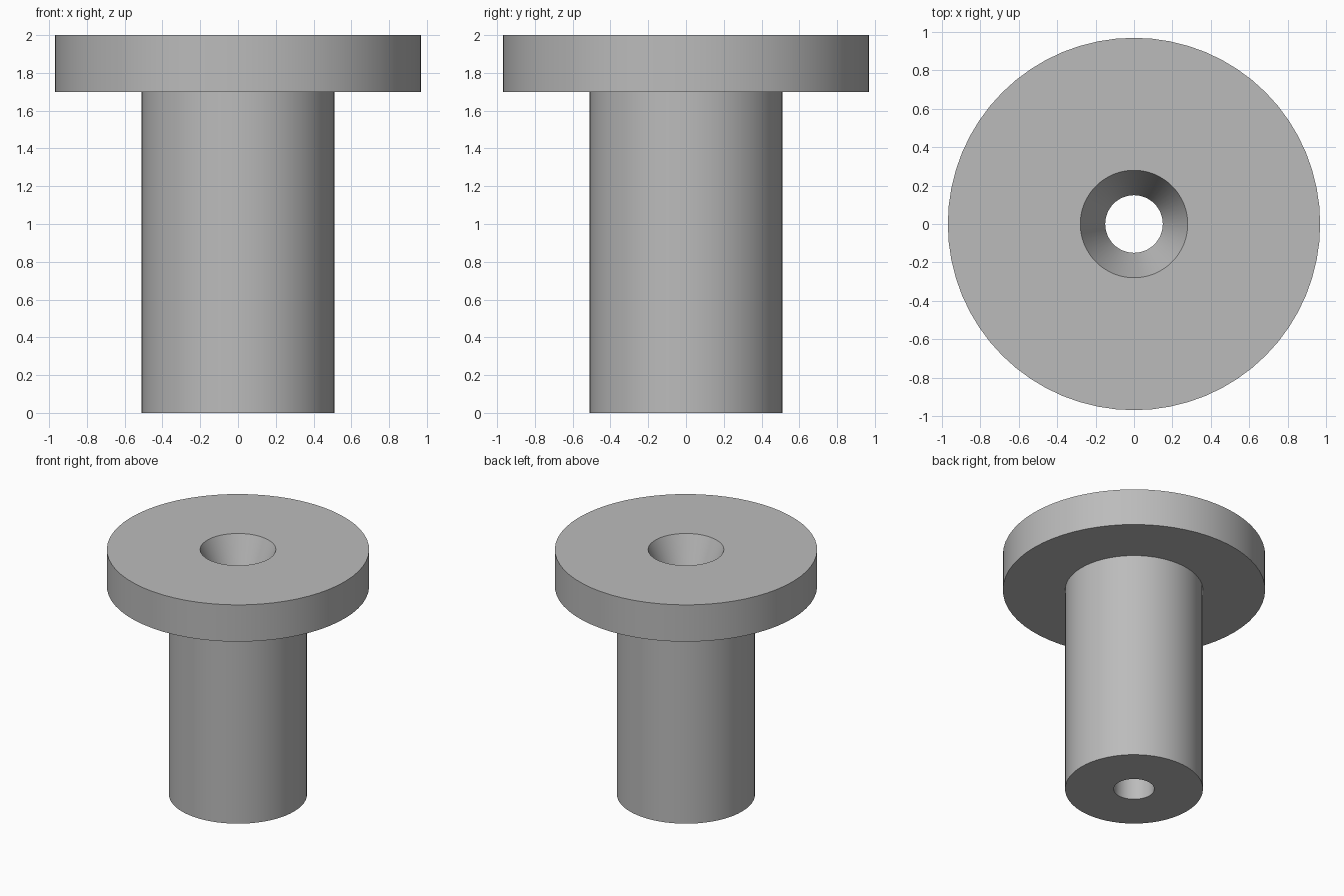
import bpy, bmesh, math

cube = bpy.data.objects.get("Cube")
if cube:
    bpy.data.objects.remove(cube, do_unlink=True)

SEGMENTS = 64

# Plain grey finish
grey = bpy.data.materials.new("plain grey")
grey.use_nodes = True
colour = (0.5, 0.5, 0.5, 1)
grey.diffuse_color = colour
grey.node_tree.nodes["Principled BSDF"].inputs["Base Color"].default_value = colour


def lathe(name, profile, material):
    """Revolve a closed (radius, height) outline around z."""
    bm = bmesh.new()
    verts = [bm.verts.new((r, 0, z)) for r, z in profile]
    edges = [bm.edges.new((verts[i - 1], v)) for i, v in enumerate(verts)]
    bmesh.ops.spin(bm, geom=verts + edges, cent=(0, 0, 0), axis=(0, 0, 1),
                   angle=math.tau, steps=SEGMENTS, use_merge=True)
    bmesh.ops.remove_doubles(bm, verts=bm.verts, dist=0.0001)
    bmesh.ops.recalc_face_normals(bm, faces=bm.faces)
    mesh = bpy.data.meshes.new(name)
    bm.to_mesh(mesh)
    bm.free()
    mesh.materials.append(material)
    obj = bpy.data.objects.new(name, mesh)
    bpy.context.collection.objects.link(obj)
    bpy.ops.object.select_all(action='DESELECT')
    obj.select_set(True)
    bpy.context.view_layer.objects.active = obj
    bpy.ops.object.shade_smooth_by_angle(angle=math.radians(20))
    return obj


# Flanged bushing: shaft, wide head, countersunk through hole
shaft_r, head_r, bore_r, sink_r = 0.51, 0.97, 0.15, 0.28
head_z, top_z = 1.7, 2.0
lathe("flanged_bushing", [
    (bore_r, 0), (shaft_r, 0), (shaft_r, head_z), (head_r, head_z),
    (head_r, top_z), (sink_r, top_z), (bore_r, head_z),
], grey)
